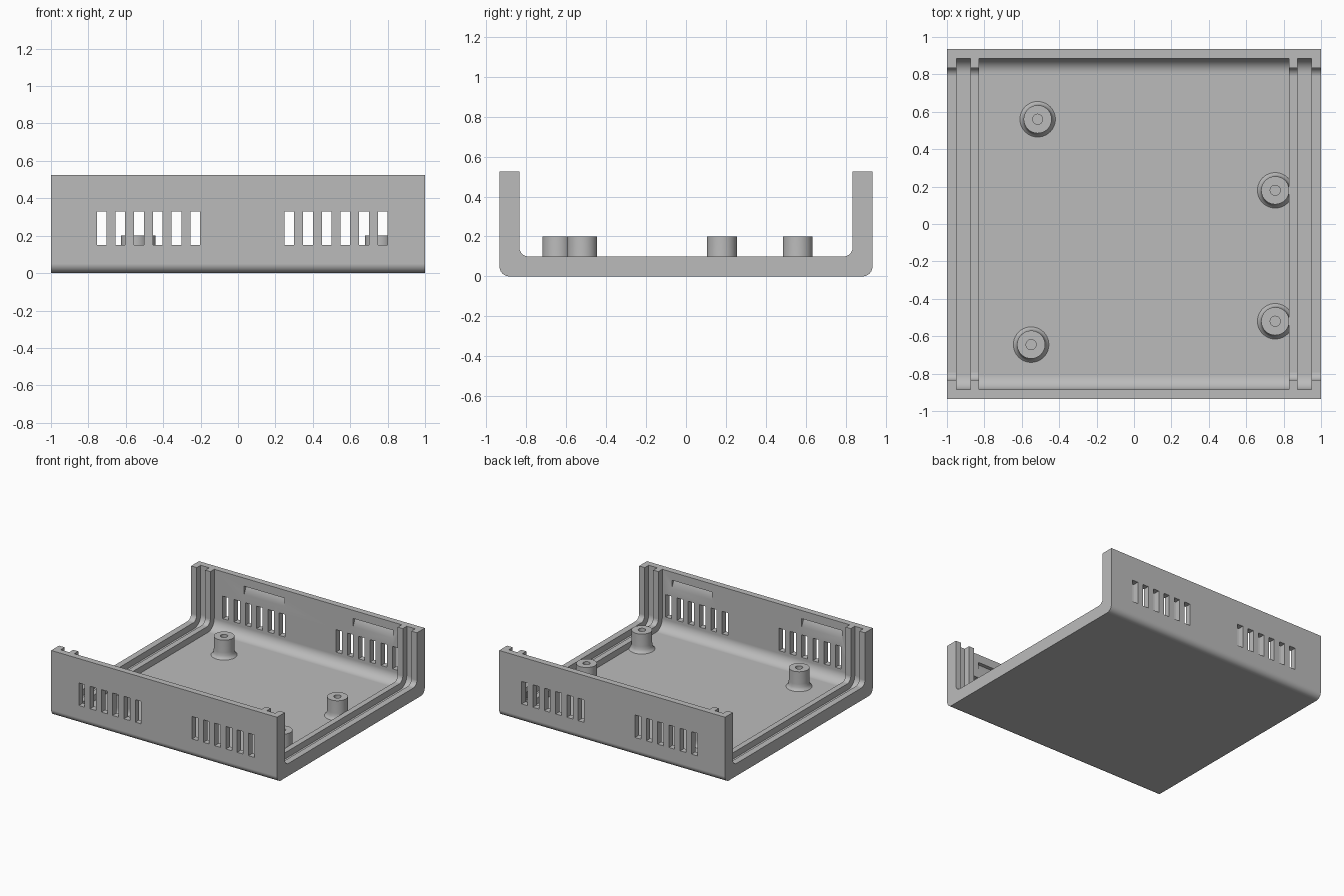
import bpy, bmesh
from math import sin, cos, pi
from mathutils import Vector

cube = bpy.data.objects.get("Cube")
if cube:
    bpy.data.objects.remove(cube, do_unlink=True)

HALF_Y, HEIGHT = 0.935, 0.525
RIB_Y, RIB_FLOOR = 0.835, 0.1
WALL_Y, FLOOR = 0.885, 0.05

grey = bpy.data.materials.new("plain_grey")
grey.use_nodes = True
colour = (0.5, 0.5, 0.5, 1)
grey.diffuse_color = colour
grey.node_tree.nodes["Principled BSDF"].inputs["Base Color"].default_value = colour


def make_object(name, bm):
    bmesh.ops.recalc_face_normals(bm, faces=bm.faces)
    mesh = bpy.data.meshes.new(name)
    bm.to_mesh(mesh)
    bm.free()
    obj = bpy.data.objects.new(name, mesh)
    bpy.context.collection.objects.link(obj)
    mesh.materials.append(grey)
    return obj


def round_bottom(half, bottom, radius, steps=10):
    """Rounded corner points on the +y side, from the wall down to the floor."""
    angles = [pi / 2 * i / steps for i in range(steps + 1)]
    return [(half - radius + radius * cos(a), bottom + radius - radius * sin(a))
            for a in angles]


def u_curve(half, bottom, radius, top):
    right = [(half, top)] + round_bottom(half, bottom, radius)
    return right + [(-y, z) for y, z in reversed(right)]


def extrude_x(bm, profile, x0, x1):
    """Extrude a closed y-z profile along x."""
    face = bm.faces.new([bm.verts.new((x0, y, z)) for y, z in profile])
    moved = bmesh.ops.extrude_face_region(bm, geom=[face], use_keep_orig=True)
    verts = [v for v in moved["geom"] if isinstance(v, bmesh.types.BMVert)]
    bmesh.ops.translate(bm, verts=verts, vec=Vector((x1 - x0, 0, 0)))


def cut(obj, cutter):
    cutter.hide_render = True
    mod = obj.modifiers.new("cut", 'BOOLEAN')
    mod.object = cutter
    mod.solver = 'EXACT'
    graph = bpy.context.evaluated_depsgraph_get()
    mesh = bpy.data.meshes.new_from_object(obj.evaluated_get(graph))
    obj.modifiers.clear()
    obj.data = mesh
    bpy.data.objects.remove(cutter, do_unlink=True)


def smooth(obj):
    bpy.ops.object.select_all(action='DESELECT')
    obj.select_set(True)
    bpy.context.view_layer.objects.active = obj
    bpy.ops.object.shade_smooth_by_angle()
    mod = obj.modifiers.new("even_normals", 'WEIGHTED_NORMAL')
    mod.keep_sharp = True


# Thick U-shaped tray
bm = bmesh.new()
outer = u_curve(HALF_Y, 0, 0.05, HEIGHT)
inner = u_curve(RIB_Y, RIB_FLOOR, 0.045, HEIGHT)
extrude_x(bm, outer + inner[::-1], -1, 1)
tray = make_object("tray", bm)

# Central cavity and the panel groove at each end
bm = bmesh.new()
cavity = u_curve(WALL_Y, FLOOR, 0.08, HEIGHT + 0.1)
for x0, x1 in ((-0.83, 0.83), (-0.95, -0.875), (0.875, 0.95)):
    extrude_x(bm, cavity, x0, x1)
cut(tray, make_object("cavity_cutter", bm))

# Vent slots through both walls, and sloped catch recesses inside them
bm = bmesh.new()
for side in (-1, 1):
    slot = [(side * y, z) for y, z in ((0.86, 0.15), (1, 0.15), (1, 0.33), (0.86, 0.33))]
    for start in (-0.755, 0.248):
        for i in range(6):
            x = start + 0.1 * i
            extrude_x(bm, slot, x, x + 0.052)
    wedge = [(side * y, z) for y, z in
             ((0.87, 0.395), (0.885, 0.395), (0.915, 0.46), (0.87, 0.46))]
    for x in ((-0.76, 0.39) if side < 0 else (-0.565, 0.4)):
        extrude_x(bm, wedge, x, x + 0.355)
cut(tray, make_object("vent_cutter", bm))
smooth(tray)

# Screw bosses with flared feet and blind holes
boss_profile = [(0, 0.06), (0.027, 0.06), (0.027, 0.2), (0.075, 0.2), (0.075, 0.1),
                (0.078, 0.077), (0.084, 0.061), (0.095, 0.05), (0.095, 0.04)]
bosses = {"back_right": (-0.515, 0.56), "front_right": (-0.55, -0.645),
          "back_left": (0.755, 0.18), "front_left": (0.755, -0.52)}
for place, (x, y) in bosses.items():
    bm = bmesh.new()
    verts = [bm.verts.new((r, 0, z)) for r, z in boss_profile]
    edges = [bm.edges.new(pair) for pair in zip(verts, verts[1:])]
    bmesh.ops.spin(bm, geom=verts + edges, axis=(0, 0, 1), cent=(0, 0, 0),
                   angle=2 * pi, steps=40, use_duplicate=False)
    bmesh.ops.remove_doubles(bm, verts=bm.verts, dist=0.0005)
    bottom = [e for e in bm.edges if e.is_boundary]
    bmesh.ops.holes_fill(bm, edges=bottom, sides=0)
    boss = make_object(place + "_screw_boss", bm)
    boss.location = (x, y, 0)
    smooth(boss)
